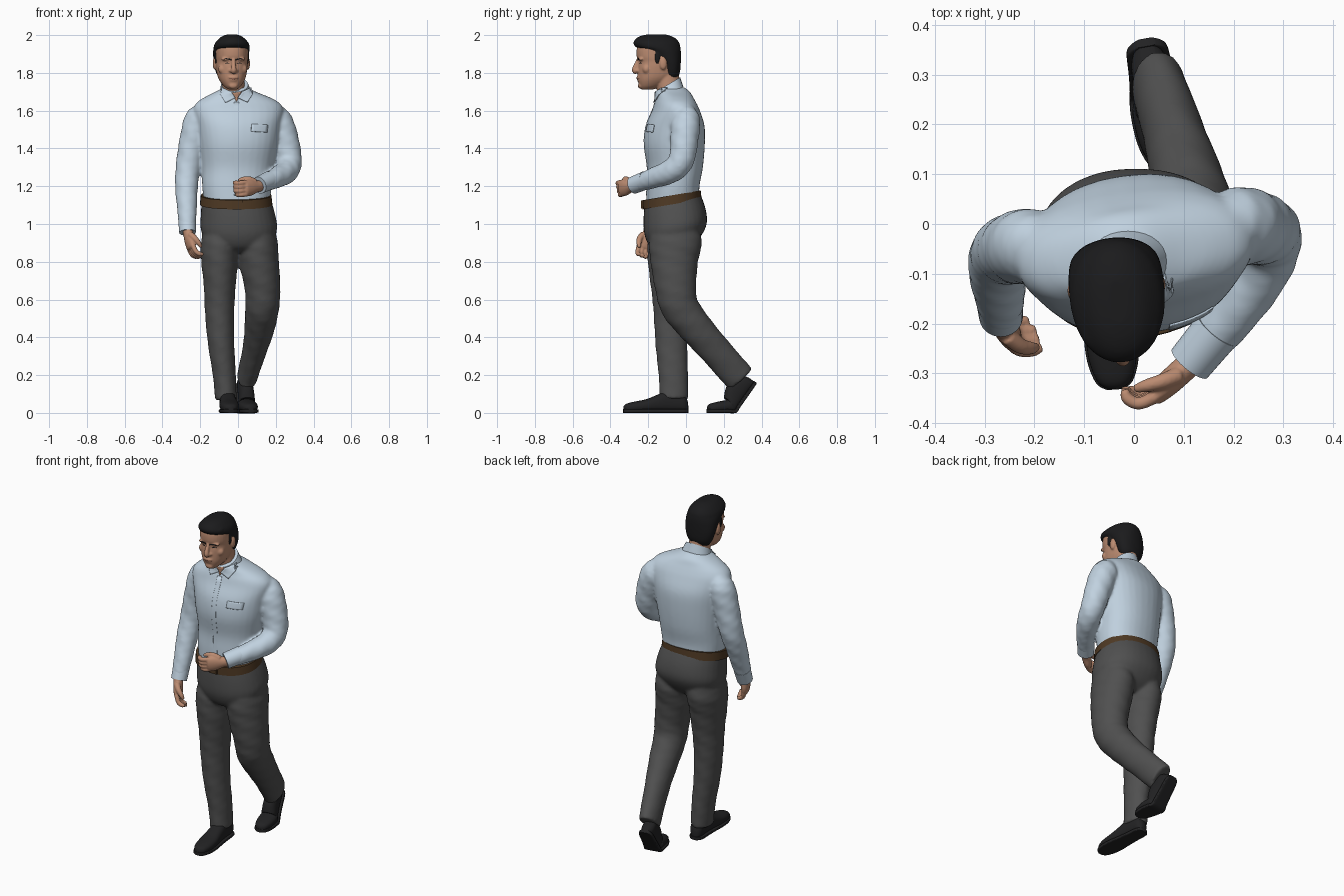
import bpy, bmesh, math
from mathutils import Vector, Matrix
from mathutils.bvhtree import BVHTree

if "Cube" in bpy.data.objects:
    bpy.data.objects.remove(bpy.data.objects["Cube"])


def material(name, col):
    m = bpy.data.materials.new(name)
    m.diffuse_color = (*col, 1)
    m.use_nodes = True
    m.node_tree.nodes["Principled BSDF"].inputs["Base Color"].default_value = m.diffuse_color
    return m


SHIRT = material("pale blue cloth", (0.53, 0.64, 0.74))
PANTS = material("grey cloth", (0.08, 0.08, 0.08))
SKIN = material("skin", (0.50, 0.26, 0.165))
LIP = material("lip", (0.36, 0.16, 0.11))
HAIR = material("black hair", (0.011, 0.011, 0.012))
SHOE = material("black leather", (0.016, 0.016, 0.017))
BELT = material("brown leather", (0.075, 0.04, 0.017))


def loft(bm, rings, axis=None, side=(1, 0, 0), n=32, sub=4, p=2.0, fold=0.0):
    """Skin smooth rings (x, y, z, r1[, r2]) across a fixed axis or the path."""
    R = [list(r) + ([r[3]] if len(r) == 4 else []) for r in rings]
    pts = []
    for i in range(len(R) - 1):
        q = R[max(i - 1, 0)], R[i], R[i + 1], R[min(i + 2, len(R) - 1)]
        for k in range(sub):
            t = k / sub
            pts.append([.5 * (2 * b + (c - a) * t + (2 * a - 5 * b + 4 * c - d) * t * t
                              + (3 * b - a - 3 * c + d) * t ** 3) for a, b, c, d in zip(*q)])
    pts.append(R[-1])
    u, loops = Vector(side), []
    for i, s in enumerate(pts):
        c = Vector(s[:3])
        t = Vector(axis) if axis else Vector(pts[min(i + 1, len(pts) - 1)][:3]) - Vector(pts[max(i - 1, 0)][:3])
        t.normalize()
        u = (u - t * u.dot(t)).normalized()
        v = t.cross(u)
        loop = []
        for j in range(n):
            a = 2 * math.pi * j / n
            ca, sa = math.cos(a), math.sin(a)
            f = 1 + fold * math.sin(2 * a + 1.35 * i) * math.sin(.8 * i + a)
            x = math.copysign(abs(ca) ** (2 / p), ca) * max(s[3], .002) * f
            y = math.copysign(abs(sa) ** (2 / p), sa) * max(s[4], .002) * f
            loop.append(bm.verts.new(c + u * x + v * y))
        loops.append(loop)
    for A, B in zip(loops, loops[1:]):
        for j in range(n):
            bm.faces.new((A[j], A[(j + 1) % n], B[(j + 1) % n], B[j]))
    bm.faces.new(loops[0][::-1])
    bm.faces.new(loops[-1])


def box(z, x0, x1, yf, yb):
    """Ring from its left, right, front and back limits."""
    return ((x0 + x1) / 2, (yf + yb) / 2, z, (x1 - x0) / 2, (yb - yf) / 2)


def ball(bm, loc, size):
    bmesh.ops.create_icosphere(bm, subdivisions=3, radius=1,
                               matrix=Matrix.Translation(loc) @ Matrix.Diagonal((*size, 1)))


def finish(name, bm, mat, voxel=0, smooth=4, solid=0):
    bmesh.ops.recalc_face_normals(bm, faces=bm.faces[:])
    me = bpy.data.meshes.new(name)
    bm.to_mesh(me)
    bm.free()
    me.materials.append(mat)
    me.shade_smooth()
    me.set_sharp_from_angle(angle=0.75)
    ob = bpy.data.objects.new(name, me)
    bpy.context.collection.objects.link(ob)
    if voxel:
        m = ob.modifiers.new("blend", 'REMESH')
        m.mode, m.voxel_size, m.use_smooth_shade = 'VOXEL', voxel, True
        m = ob.modifiers.new("relax", 'SMOOTH')
        m.iterations, m.factor = smooth, .5
    if solid:
        ob.modifiers.new("thickness", 'SOLIDIFY').thickness = solid
    return ob


def single(name, mat, rings, **kw):
    bm = bmesh.new()
    loft(bm, rings, **kw)
    return finish(name, bm, mat)


def trees(*obs):
    dg = bpy.context.evaluated_depsgraph_get()
    return [BVHTree.FromObject(o, dg) for o in obs]


def plate(name, outline, mat, targets, lift=.003, cuts=5):
    """Thin patch drawn in the front view and laid on the surface behind it."""
    bm = bmesh.new()
    bm.faces.new([bm.verts.new((x, 0, z)) for x, z in outline])
    bmesh.ops.triangulate(bm, faces=bm.faces[:])
    bmesh.ops.subdivide_edges(bm, edges=bm.edges[:], cuts=cuts, use_grid_fill=True)
    for v in bm.verts:
        hits = [t.ray_cast(Vector((v.co.x, -1, v.co.z)), Vector((0, 1, 0)))[0] for t in targets]
        v.co.y = min([h.y for h in hits if h] or [-.12]) - lift
    finish(name, bm, mat, solid=.004)


# Shirt: torso and both sleeves blended together
bm = bmesh.new()
loft(bm, [box(1.11, -.18, .165, -.21, .068), box(1.2, -.19, .18, -.208, .07), box(1.3, -.192, .187, -.205, .088),
          box(1.42, -.205, .21, -.222, .098), box(1.52, -.22, .225, -.212, .096), box(1.6, -.238, .242, -.178, .07),
          box(1.64, -.222, .222, -.165, .052), box(1.67, -.18, .17, -.155, .036), box(1.70, -.12, .095, -.155, .02),
          box(1.725, -.07, .045, -.14, -.01)],
     axis=(0, 0, 1), side=(.99, .12, 0), p=2.2)
loft(bm, [(-.165, -.04, 1.60, .035), (-.188, -.04, 1.585, .058), (-.212, -.042, 1.54, .076), (-.245, -.05, 1.42, .071),
          (-.265, -.065, 1.28, .065), (-.273, -.105, 1.16, .058), (-.27, -.155, 1.04, .049), (-.267, -.18, .975, .043)],
     fold=.06)
loft(bm, [(.165, -.01, 1.60, .035), (.188, -.005, 1.585, .058), (.215, 0, 1.54, .077), (.25, -.01, 1.43, .073),
          (.272, -.03, 1.33, .067), (.255, -.085, 1.275, .063), (.19, -.185, 1.24, .053), (.13, -.26, 1.213, .044)],
     fold=.06)
shirt = finish("shirt", bm, SHIRT, voxel=.008, smooth=10)

# Cuffs and standing collar
single("right_cuff", SHIRT, [(-.27, -.155, 1.03, .047), (-.267, -.186, .955, .044)])
single("left_cuff", SHIRT, [(.168, -.212, 1.232, .049), (.112, -.28, 1.205, .046)])
collar = single("collar", SHIRT, [(-.012, -.083, 1.685, .088, .08), (-.018, -.097, 1.737, .072, .077)],
                axis=(0, -.6, 1))

# Trousers: hips, straight leading leg and bent trailing leg
TILT = (0, -.17, 1)
bm = bmesh.new()
loft(bm, [(-.01, -.072, 1.135, .182, .15), (0, -.06, 1.05, .197, .167), (.005, -.055, .97, .202, .167),
          (.005, -.06, .9, .165, .132), (.005, -.06, .86, .1, .08)], axis=TILT, p=2.2)
loft(bm, [(-.09, -.058, 1.0, .08, .12), (-.096, -.064, .9, .099, .14), (-.098, -.073, .8, .096, .128),
          (-.098, -.08, .65, .083, .105), (-.096, -.08, .52, .077, .092), (-.088, -.075, .35, .069, .084),
          (-.073, -.068, .2, .061, .078), (-.063, -.065, .07, .057, .076)], fold=.035)
loft(bm, [(.1, -.055, 1.0, .085, .12), (.107, -.058, .9, .104, .14), (.112, -.06, .8, .105, .126),
          (.128, -.055, .66, .094, .109), (.13, -.035, .565, .09, .101), (.115, .045, .46, .081, .091),
          (.086, .155, .33, .064, .084), (.046, .288, .178, .053, .083)], fold=.035)
trousers = finish("trousers", bm, PANTS, voxel=.008, smooth=12)

# Belt with buckle
single("belt", BELT, [(-.01, -.073, 1.104, .192, .158), (-.01, -.075, 1.152, .187, .155)],
       axis=TILT, p=2.2, n=48)
bm = bmesh.new()
bmesh.ops.create_cube(bm, size=1, matrix=Matrix.Translation((-.005, -.232, 1.103)) @ Matrix.Diagonal((.055, .012, .05, 1)))
bmesh.ops.bevel(bm, geom=bm.edges[:], offset=.004, segments=2, affect='EDGES')
finish("belt_buckle", bm, BELT)


# Shoes: toe points to -y, the heel part can lift about the ball of the foot
def shoe(name, place, yaw, lift):
    bm = bmesh.new()
    prof = [(.003, .014, .05), (-.008, .029, .08), (-.03, .038, .1), (-.1, .041, .115), (-.16, .045, .092),
            (-.22, .051, .068), (-.28, .048, .056), (-.325, .033, .044), (-.34, .012, .03)]
    loft(bm, [(0, y, h / 2 + .004, w, h / 2) for y, w, h in prof], axis=(0, -1, 0), p=2.4)
    loft(bm, [(0, y * 1.01 + .002, .01, w + .004, .01) for y, w, h in prof], axis=(0, -1, 0), p=6)
    for v in bm.verts:
        w = min(max((v.co.y + .225) / .07, 0), 1)
        hinge = Vector((0, -.19, .0))
        v.co = hinge + Matrix.Rotation(lift * w * w * (3 - 2 * w), 3, 'X') @ (v.co - hinge)
    bm.transform(Matrix.Translation(place) @ Matrix.Rotation(yaw, 4, 'Z'))
    finish(name, bm, SHOE)


shoe("right_shoe", (-.062, .008, 0), math.radians(4), 0)
shoe("left_shoe", (.009, .447, 0), math.radians(10), math.radians(54))


# Hands: palm, four curled fingers and a thumb
def hand(name, wrist, along, across, palm, curl):
    w, d = Vector(wrist), Vector(along).normalized()
    a = Vector(across)
    a = (a - d * a.dot(d)).normalized()
    n = d.cross(a)
    n *= math.copysign(1, n.dot(Vector(palm)))
    bm = bmesh.new()
    loft(bm, [(*(w + d * s), r1, r2) for s, r1, r2 in
              ((-.03, .029, .026), (.01, .032, .026), (.05, .043, .025), (.085, .043, .02), (.095, .034, .013))], side=a)
    for k in range(4):
        q, ang = w + d * .083 + a * (k - 1.5) * .021, curl * .4
        path = [(*q, .0135)]
        for step in (.036, .026, .018):
            q = q + (d * math.cos(ang) + n * math.sin(ang)) * step * (1 if k else .85)
            path.append((*q, .0125 if step > .02 else .008))
            ang += curl
        loft(bm, path, side=a, n=14)
    t = w + d * .02 + a * .025
    path = [(*t, .018)]
    for v, r in ((d * .03 + a * .018 + n * .014, .016), (d * .03 + a * .002 + n * .016, .013),
                 (d * .022 - a * .006 + n * .01, .008)):
        t = t + v
        path.append((*t, r))
    loft(bm, path, side=n, n=14)
    finish(name, bm, SKIN, voxel=.004, smooth=3)


hand("right_hand", (-.265, -.197, .955), (.22, -.3, -1), (.35, -1, .2), (1, 0, 0), .6)
hand("left_hand", (.105, -.287, 1.2), (-.68, -.62, -.12), (-.1, -.2, 1), (-.6, .75, 0), .85)

# Head: skull, jaw, nose, lips, ears and neck, turned slightly to its left
CX = -.035
TURN = Matrix.Translation((CX, -.13, 0)) @ Matrix.Rotation(math.radians(5), 4, 'Z') @ Matrix.Translation((-CX, .13, 0))


def skull(rows):
    return [box(z, CX - h, CX + h, f, b) for z, f, b, h in rows]


bm = bmesh.new()
loft(bm, skull([(1.712, -.236, -.175, .022), (1.73, -.247, -.13, .045), (1.76, -.255, -.08, .066),
                (1.79, -.256, -.05, .077), (1.83, -.255, -.04, .083), (1.86, -.252, -.036, .085), (1.89, -.262, -.036, .086),
                (1.94, -.258, -.04, .084), (1.97, -.23, -.06, .065), (1.985, -.2, -.1, .03)]), axis=(0, 0, 1), p=2.2)
loft(bm, [(CX, -.25, 1.875, .011), (CX, -.261, 1.85, .011), (CX, -.271, 1.825, .014), (CX, -.27, 1.811, .016),
          (CX, -.26, 1.802, .012)], n=16)
ball(bm, (CX, -.254, 1.776), (.026, .009, .007))
ball(bm, (CX, -.25, 1.763), (.023, .01, .008))
ball(bm, (CX, -.242, 1.732), (.024, .013, .016))
for s in (-1, 1):
    ball(bm, (CX + s * .034, -.243, 1.873), (.032, .013, .01))
    ball(bm, (CX + s * .052, -.214, 1.82), (.026, .022, .026))
    ball(bm, (CX + s * .015, -.257, 1.811), (.01, .011, .008))
    ball(bm, (CX + s * .088, -.128, 1.85), (.011, .02, .034))
loft(bm, [(-.012, -.07, 1.62, .066), (-.018, -.088, 1.70, .06, .064), (-.028, -.105, 1.79, .062, .066)])
bm.transform(TURN)
head = finish("head", bm, SKIN, voxel=.005, smooth=4)

# Hair: cap with a receding hairline at the temples, and sideburns
bm = bmesh.new()
loft(bm, skull([(1.765, -.105, -.05, .055), (1.80, -.125, -.033, .077), (1.85, -.142, -.028, .09), (1.9, -.19, -.027, .095),
                (1.925, -.238, -.028, .096), (1.938, -.268, -.03, .095), (1.96, -.279, -.036, .087),
                (1.983, -.264, -.055, .066), (1.997, -.235, -.085, .045), (2.004, -.2, -.11, .02)]),
     axis=(0, 0, 1), p=2.15)
for s in (-1, 1):
    ball(bm, (CX + s * .081, -.158, 1.885), (.011, .016, .042))
    ball(bm, (CX + s * .045, -.2, 1.955), (.036, .055, .026))
bm.transform(TURN)
finish("hair", bm, HAIR, voxel=.006, smooth=3)

# Face details laid onto the head
face = trees(head)
FX = -.024
for s, side in ((-1, "right"), (1, "left")):
    plate(side + "_eyebrow", [(FX + s * x, z) for x, z in ((.012, 1.866), (.012, 1.873), (.04, 1.879), (.058, 1.87), (.04, 1.873))],
          HAIR, face, lift=.002)
    plate(side + "_eye", [(FX + s * x, z) for x, z in ((.02, 1.851), (.033, 1.855), (.046, 1.851), (.033, 1.849))],
          HAIR, face, lift=.001)
plate("mouth", [(FX - .025, 1.769), (FX, 1.774), (FX + .025, 1.769), (FX, 1.765)], LIP, face, lift=.001)

# Shirt details laid onto the chest
chest = trees(shirt, collar)
MX = -.008
plate("open_neck_skin", [(MX - .03, 1.7), (MX + .03, 1.7), (MX, 1.648)], SKIN, chest, lift=.002)
for s, side in ((-1, "right"), (1, "left")):
    plate(side + "_collar_flap", [(MX + s * x, z) for x, z in
                                  ((.03, 1.702), (.078, 1.722), (.088, 1.69), (.058, 1.643), (.006, 1.668))],
          SHIRT, chest, lift=.007)
plate("button_placket", [(MX - .014, 1.15), (MX + .014, 1.15), (MX + .014, 1.645), (MX - .014, 1.645)], SHIRT, chest, lift=.001, cuts=14)
plate("chest_badge", [(.07, 1.49), (.155, 1.485), (.16, 1.525), (.072, 1.53)], SHIRT, chest, lift=.007)
